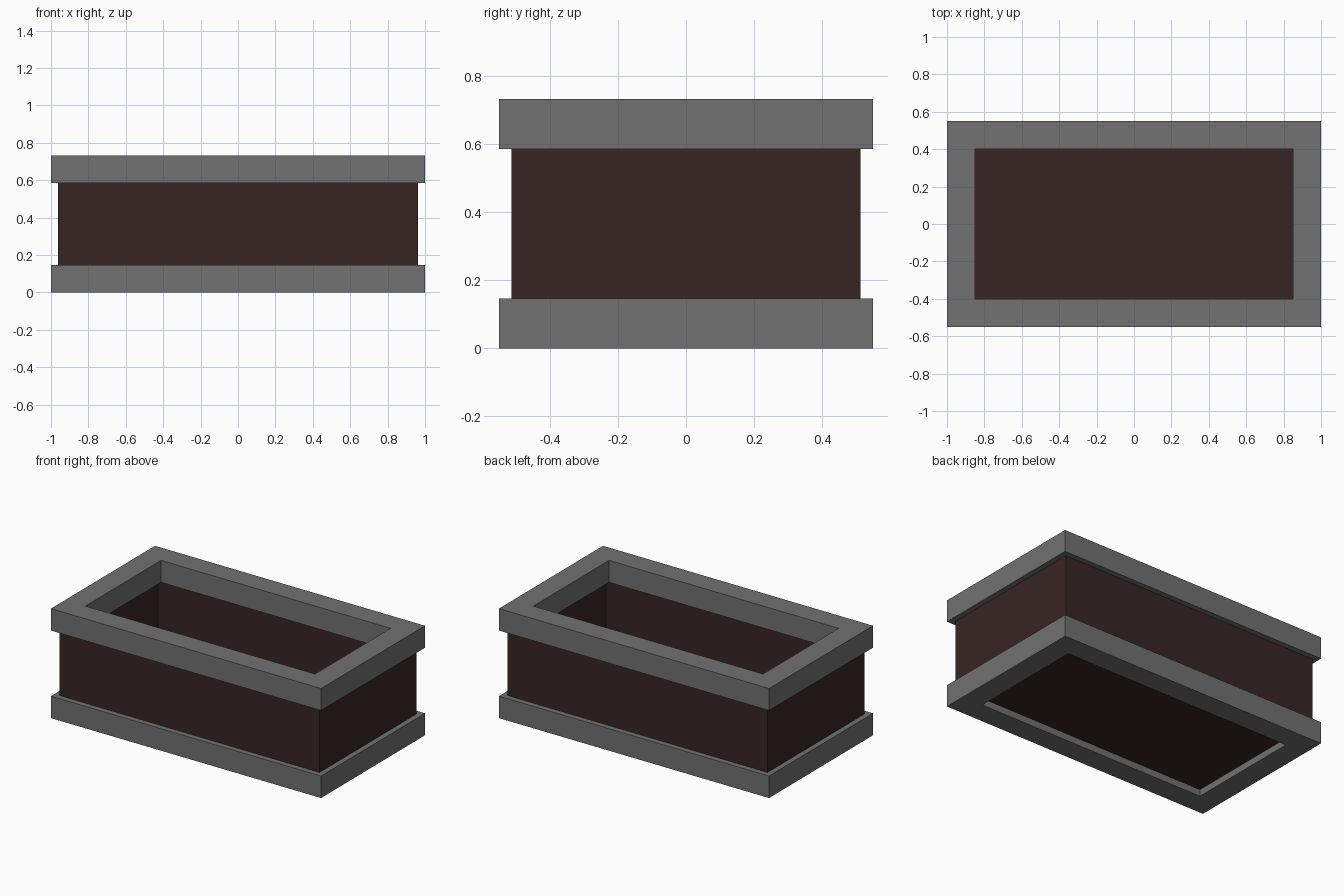
import bpy
import bmesh

cube = bpy.data.objects.get("Cube")
if cube:
    bpy.data.objects.remove(cube, do_unlink=True)


def make_material(name, rgb):
    mat = bpy.data.materials.new(name)
    mat.use_nodes = True
    mat.diffuse_color = (*rgb, 1)
    mat.node_tree.nodes["Principled BSDF"].inputs["Base Color"].default_value = (*rgb, 1)
    return mat


def rectangle(bm, hx, hy, z):
    return [bm.verts.new((sx * hx, sy * hy, z))
            for sx, sy in ((-1, -1), (1, -1), (1, 1), (-1, 1))]


def add_shell(name, loops, mat, closed):
    """Bridge rectangles (half x, half y, z); close into a ring or cap both ends."""
    bm = bmesh.new()
    rings = [rectangle(bm, *loop) for loop in loops]
    pairs = list(zip(rings, rings[1:]))
    if closed:
        pairs.append((rings[-1], rings[0]))
    else:
        bm.faces.new(rings[0])
        bm.faces.new(rings[-1])
    for a, b in pairs:
        for i in range(4):
            j = (i + 1) % 4
            bm.faces.new((a[i], a[j], b[j], b[i]))
    bmesh.ops.recalc_face_normals(bm, faces=bm.faces)
    mesh = bpy.data.meshes.new(name)
    bm.to_mesh(mesh)
    bm.free()
    mesh.materials.append(mat)
    obj = bpy.data.objects.new(name, mesh)
    bpy.context.scene.collection.objects.link(obj)
    return obj


grey = make_material("stone grey", (0.165, 0.165, 0.165))
brown = make_material("dark brown", (0.039, 0.018, 0.018))

HALF_X, HALF_Y, HEIGHT = 1.0, 0.55, 0.733
RIM_WIDTH, RIM_HEIGHT = 0.15, 0.147
LEDGE, WALL, FLOOR = 0.037, 0.037, 0.045

# Square-edged rims at the base and the top
for name, z in (("base_rim", 0), ("top_rim", HEIGHT - RIM_HEIGHT)):
    ix, iy = HALF_X - RIM_WIDTH, HALF_Y - RIM_WIDTH
    top = z + RIM_HEIGHT
    add_shell(name, [(HALF_X, HALF_Y, z), (HALF_X, HALF_Y, top),
                     (ix, iy, top), (ix, iy, z)], grey, True)

# Open trough between the rims, with a floor raised inside the base rim
ox, oy = HALF_X - LEDGE, HALF_Y - LEDGE
ix, iy = ox - WALL, oy - WALL
wall_top = HEIGHT - RIM_HEIGHT / 2
add_shell("trough", [(ox, oy, FLOOR), (ox, oy, wall_top),
                     (ix, iy, wall_top), (ix, iy, FLOOR + WALL)], brown, False)
